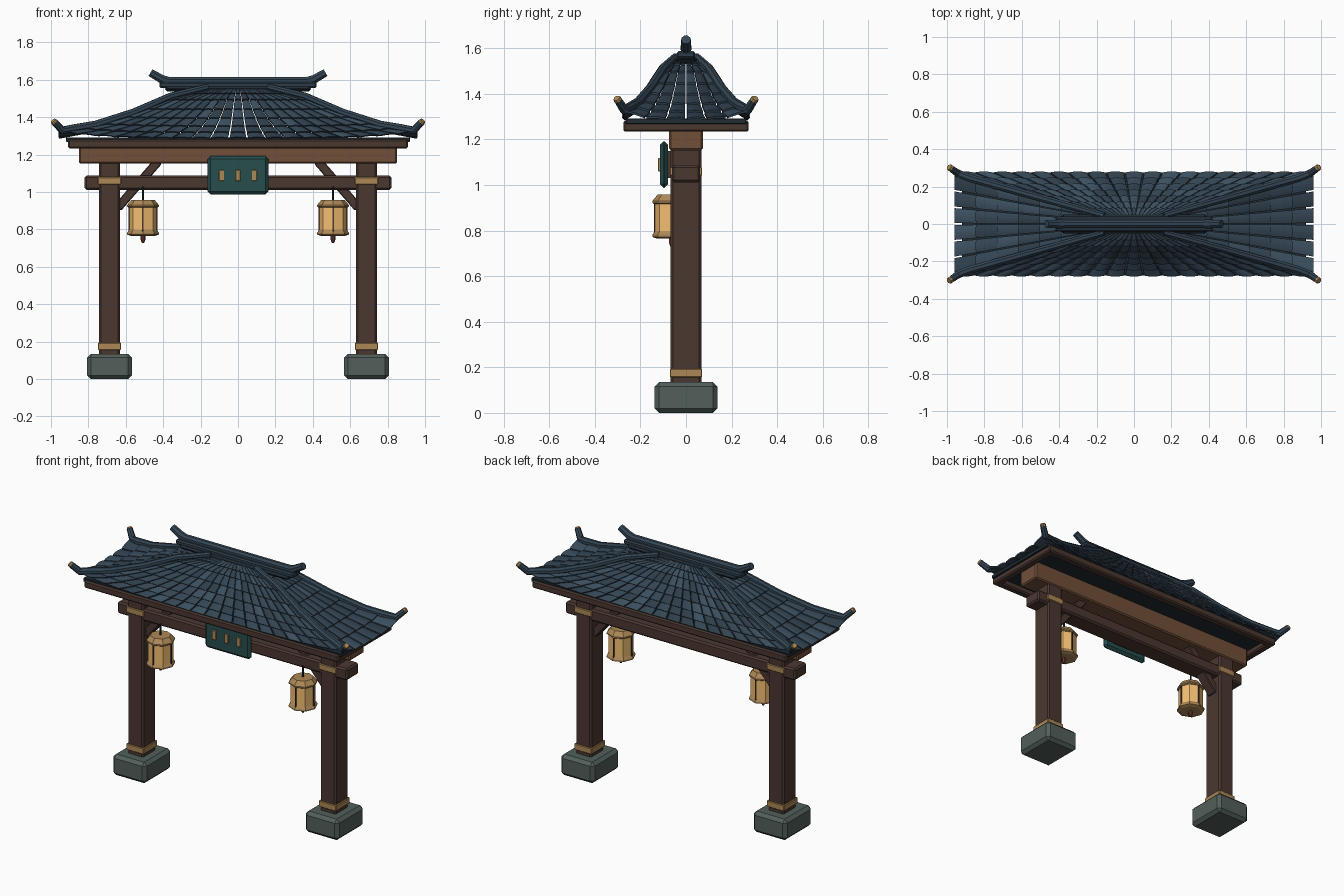
import bpy, bmesh, math, random
from mathutils import Vector, Matrix

if "Cube" in bpy.data.objects:
    bpy.data.objects.remove(bpy.data.objects["Cube"])

random.seed(4)


def mat(name, r, g, b):
    m = bpy.data.materials.new(name)
    m.diffuse_color = (r, g, b, 1)
    m.use_nodes = True
    m.node_tree.nodes["Principled BSDF"].inputs["Base Color"].default_value = m.diffuse_color
    return m


WOOD = mat("dark_wood", .07, .039, .03)
WARM = mat("warm_wood", .17, .08, .042)
STONE = mat("stone", .085, .115, .105)
GOLD = mat("brass", .42, .25, .095)
GLOW = mat("lantern_paper", .9, .52, .17)
TEAL = mat("plaque_teal", .02, .075, .075)
DARK = mat("dark_slate", .015, .025, .034)
RED = mat("tassel_red", .16, .04, .035)
SLATE = [mat("slate_%d" % i, .034 * k, .06 * k, .088 * k) for i, k in enumerate((.8, 1, 1.3))]


def finish(name, bm, mats):
    bmesh.ops.recalc_face_normals(bm, faces=bm.faces)
    me = bpy.data.meshes.new(name)
    bm.to_mesh(me)
    bm.free()
    for m in mats if isinstance(mats, list) else [mats]:
        me.materials.append(m)
    ob = bpy.data.objects.new(name, me)
    bpy.context.collection.objects.link(ob)
    return ob


def box(name, x, y, z, m, bevel=.008, rot_y=0):
    """Chamfered box from (min, max) ranges."""
    bm = bmesh.new()
    bmesh.ops.create_cube(bm, size=1)
    bmesh.ops.scale(bm, vec=(x[1] - x[0], y[1] - y[0], z[1] - z[0]), verts=bm.verts)
    if bevel:
        bmesh.ops.bevel(bm, geom=bm.edges[:], offset=bevel, segments=1, affect='EDGES')
    c = Vector((sum(x) / 2, sum(y) / 2, sum(z) / 2))
    bm.transform(Matrix.Translation(c) @ Matrix.Rotation(rot_y, 4, 'Y'))
    return finish(name, bm, m)


def skin(name, rings, m):
    """Joins rings of points into a capped tube."""
    bm = bmesh.new()
    rows = [[bm.verts.new(p) for p in r] for r in rings]
    n = len(rows[0])
    for a, b in zip(rows, rows[1:]):
        for i in range(n):
            bm.faces.new((a[i], a[(i + 1) % n], b[(i + 1) % n], b[i]))
    bm.faces.new(rows[0])
    bm.faces.new(rows[-1])
    return finish(name, bm, m)


def tube(name, pts, radii, m, n=8):
    pts = [Vector(p) for p in pts]
    rings = []
    for i, p in enumerate(pts):
        d = (pts[min(i + 1, len(pts) - 1)] - pts[max(i - 1, 0)]).normalized()
        u = d.cross(Vector((0, 0, 1))).normalized()
        v = u.cross(d)
        rings.append([p + radii[i] * (u * math.cos(a) + v * math.sin(a))
                      for a in (math.tau * (k + .5) / n for k in range(n))])
    return skin(name, rings, m)


def lathe(name, x, y, prof, m, n=8):
    return skin(name, [[(x + r * math.cos(math.tau * k / n), y + r * math.sin(math.tau * k / n), z)
                        for k in range(n)] for r, z in prof], m)


# Posts, footings, bands, braces and lanterns on both sides
LY = -.063
for side, s in (("left", -1), ("right", 1)):
    px = .687 * s
    box(side + "_footing", (px - .12, px + .12), (-.138, .138), (0, .135), STONE, .02)
    box(side + "_post", (px - .056, px + .056), (-.067, .067), (.12, 1.17), WOOD, .01)
    for part, z in (("lower", (.155, .195)), ("upper", (1.04, 1.08))):
        box(f"{side}_{part}_band", (px - .062, px + .062), (-.071, .071), z, GOLD, .004)
    bx = .535 * s
    box(side + "_brace", (bx - .024, bx + .024), (-.035, .035), (.875, 1.205), WOOD, .005, -s * math.radians(41))
    lx = .508 * s
    lathe(side + "_lantern_body", lx, LY, [(.075, .785), (.075, .935)], GLOW)
    lathe(side + "_lantern_cap", lx, LY, [(.078, .917), (.085, .922), (.085, .93), (.062, .958)], GOLD)
    lathe(side + "_lantern_base", lx, LY, [(.064, .765), (.085, .772), (.085, .782), (.074, .798)], GOLD)
    lathe(side + "_lantern_cord", lx, LY, [(.006, .95), (.006, 1.03)], DARK, 6)
    lathe(side + "_tassel", lx, LY, [(.013, .768), (.013, .745), (.006, .728)], RED, 6)
    for k in range(4):
        a = k * math.pi / 2
        x, y = lx + .074 * math.cos(a), LY + .074 * math.sin(a)
        box(f"{side}_lantern_bar_{k}", (x - .004, x + .004), (y - .004, y + .004), (.79, .925), WOOD, 0)

# Cross beams
box("tie_beam", (-.82, .82), (-.062, .062), (1.012, 1.088), WOOD, .01)
box("top_beam", (-.85, .85), (-.074, .074), (1.152, 1.275), WARM, .008)

# Plaque with three plain tiles
box("plaque", (-.162, .162), (-.114, -.078), (.988, 1.192), TEAL, .016)
box("plaque_mount", (-.1, .1), (-.08, -.05), (1.03, 1.15), WOOD, 0)
for i in (-1, 0, 1):
    box("plaque_tile_%d" % (i + 2), (.088 * i - .014, .088 * i + .014), (-.122, -.11), (1.06, 1.118), GOLD, .002)

# Eave frame and soffit
for s in (-1, 1):
    box("eave_rail_long", (-.908, .908), sorted((s * .225, s * .275)), (1.234, 1.282), WOOD, .008)
    box("eave_rail_short", sorted((s * .858, s * .908)), (-.27, .27), (1.234, 1.282), WOOD, .008)
box("soffit", (-.92, .92), (-.265, .265), (1.268, 1.292), DARK, .003)

# Roof surface: flared loft from ridge rectangle to eaves
PROFILE = [(0, 1.55), (.25, 1.5), (.5, 1.41), (.75, 1.335), (1, 1.282)]


def height(t):
    for (a, za), (b, zb) in zip(PROFILE, PROFILE[1:]):
        if t <= b:
            return za + (zb - za) * (t - a) / (b - a)


def roof(u, t, end):
    x, y = .16 + .795 * t, .045 + .222 * t
    z = height(t) + .035 * abs(u) ** 4 * t ** 3
    return Vector((x, u * y, z)) if end else Vector((u * x, -y, z))


def tile_field(name, end, cols, sign, rows=7):
    bm = bmesh.new()
    n = Vector((.32, 0, .95)) if end else Vector((0, -.75, .66))
    for c in range(cols):
        for r in range(rows):
            mi = random.choice((0, 1, 1, 2))
            uc, w = -1 + (2 * c + 1) / cols, .9 / cols
            grid = []
            for t, lift in ((max(0, (r - .12) / rows), .002), ((r + 1) / rows, .012)):
                span = (.045 + .222 * t) if end else (.16 + .795 * t)
                arch = min(.007, .15 * w * span)
                top = [roof(uc + w * v, t, end) + n * (lift + arch * (1 - v * v))
                       for v in (-1, -.5, 0, .5, 1)]
                low = [p - n * .009 for p in reversed(top)]
                grid.append([bm.verts.new(p) for p in top + low])
            a, b = grid
            fs = [bm.faces.new((a[i], a[(i + 1) % 10], b[(i + 1) % 10], b[i])) for i in range(10)]
            fs += [bm.faces.new(a), bm.faces.new(b)]
            for f in fs:
                f.material_index = mi
    if sign < 0:
        bm.transform(Matrix.Rotation(math.pi, 4, 'Z'))
    return finish(name, bm, SLATE)


tile_field("front_tiles", False, 19, 1)
tile_field("back_tiles", False, 19, -1)
tile_field("right_tiles", True, 6, 1)
tile_field("left_tiles", True, 6, -1)

# Hip ridges with upturned brass-tipped ends
for sx in (-1, 1):
    for sy in (-1, 1):
        pts = [roof(1, t, True) + Vector((0, 0, .012)) for t in (0, .25, .5, .75, .9)]
        pts += [Vector((.94, .27, 1.33)), Vector((.984, .301, 1.376))]
        pts = [(p.x * sx, p.y * sy, p.z) for p in pts]
        tube("hip_ridge", pts, [.018, .02, .021, .022, .023, .022, .018], SLATE[1])
        e = Vector(pts[-1])
        d = (e - Vector(pts[-2])).normalized()
        tube("hip_tip", [e - d * .003, e + d * .008], [.019, .015], GOLD)

# Main ridge stack with raised ends
box("ridge_base", (-.39, .39), (-.05, .05), (1.538, 1.565), DARK, .012)
box("ridge_bar", (-.42, .42), (-.04, .04), (1.556, 1.588), SLATE[0], .008)
tube("ridge_roll", [(-.405, 0, 1.593), (.405, 0, 1.593)], [.024, .024], SLATE[1])
for s in (-1, 1):
    tube("ridge_horn", [(.36 * s, 0, 1.59), (.405 * s, 0, 1.602), (.468 * s, 0, 1.638)], [.024, .025, .022], SLATE[1])
